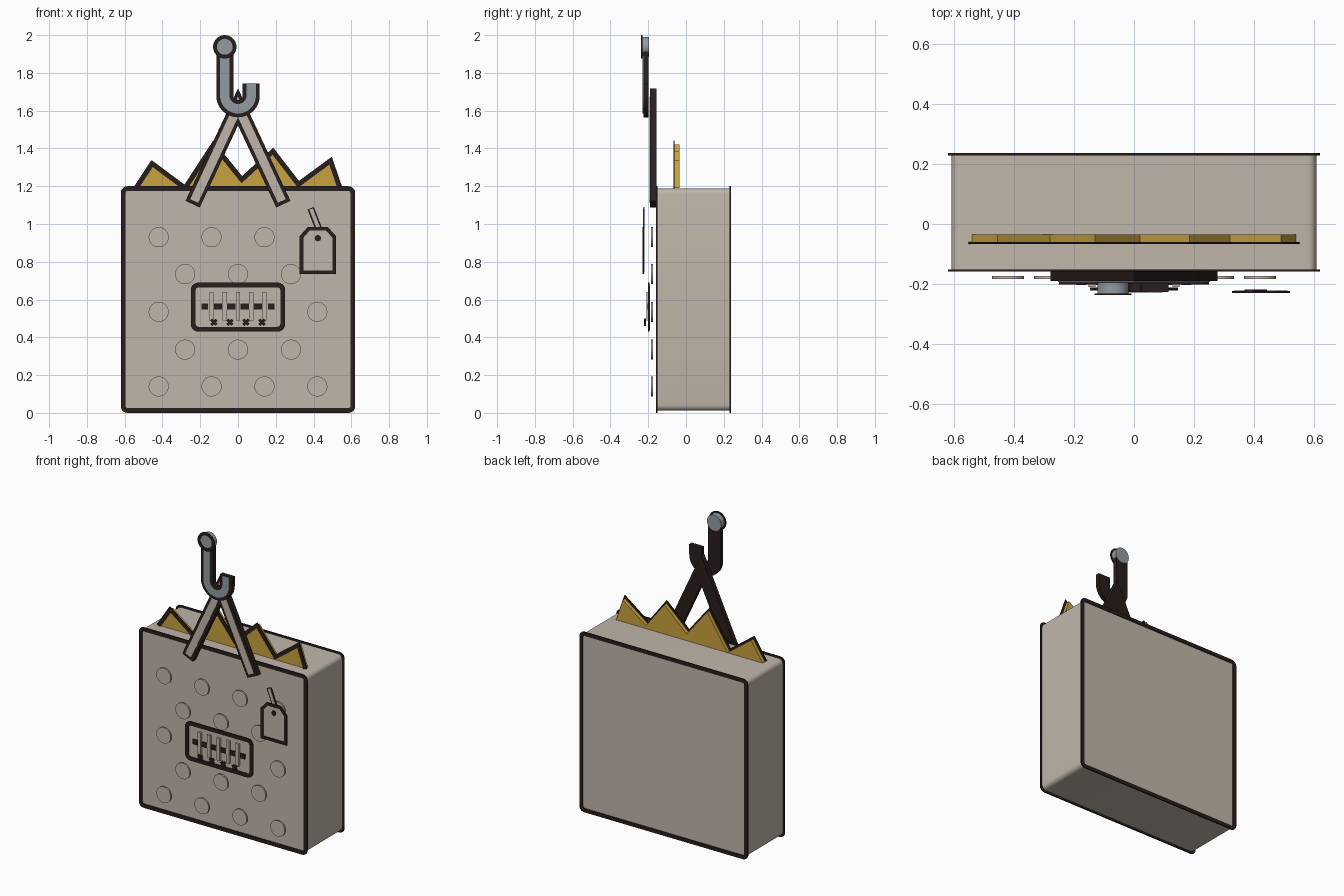
import bpy, bmesh
from math import sin, cos, pi, radians
from mathutils import Vector

cube = bpy.data.objects.get("Cube")
if cube:
    bpy.data.objects.remove(cube)


def material(name, rgb):
    m = bpy.data.materials.new(name)
    m.use_nodes = True
    m.diffuse_color = (*rgb, 1)
    m.node_tree.nodes["Principled BSDF"].inputs["Base Color"].default_value = (*rgb, 1)
    return m


BEIGE = material("beige canvas", (0.53, 0.47, 0.40))
DARK = material("dark outline", (0.022, 0.013, 0.012))
GOLD = material("gold", (0.58, 0.36, 0.05))
STEEL = material("steel grey", (0.29, 0.33, 0.36))


def finish(name, bm, mat):
    bmesh.ops.recalc_face_normals(bm, faces=bm.faces)
    me = bpy.data.meshes.new(name)
    bm.to_mesh(me)
    bm.free()
    me.materials.append(mat)
    ob = bpy.data.objects.new(name, me)
    bpy.context.collection.objects.link(ob)
    bpy.ops.object.select_all(action="DESELECT")
    ob.select_set(True)
    bpy.context.view_layer.objects.active = ob
    bpy.ops.object.shade_smooth_by_angle(angle=radians(30))
    return ob


def prism(name, pts, y0, y1, mat):
    """Flat x-z outline extruded from y0 to y1."""
    bm = bmesh.new()
    f = bm.faces.new([bm.verts.new((x, y0, z)) for x, z in pts])
    out = bmesh.ops.extrude_face_region(bm, geom=[f])["geom"]
    bmesh.ops.translate(bm, vec=(0, y1 - y0, 0),
                        verts=[v for v in out if isinstance(v, bmesh.types.BMVert)])
    return finish(name, bm, mat)


def offset(path, d, closed=False):
    """Shift a path sideways with mitred corners."""
    p = [Vector(q) for q in path]
    n, res = len(p), []
    for i in range(n):
        a = p[i - 1] if closed or i > 0 else None
        b = p[(i + 1) % n] if closed or i < n - 1 else None
        dirs = [v.normalized() for v in ((p[i] - a) if a else None, (b - p[i]) if b else None) if v]
        normals = [Vector((-v.y, v.x)) for v in dirs]
        m = sum(normals, Vector((0, 0))).normalized()
        res.append(p[i] + m * (d / m.dot(normals[0])))
    return res


def stroke(name, path, width, y0, y1, mat):
    pts = offset(path, width / 2) + offset(path, -width / 2)[::-1]
    return prism(name, pts, y0, y1, mat)


def ring(name, outline, width, y0, y1, mat):
    """Closed frame lying inside an anticlockwise outline."""
    inner = offset(outline, width, True)
    bm = bmesh.new()
    loops = [[bm.verts.new((x, y, z)) for x, z in pts]
             for pts, y in ((outline, y0), (inner, y0), (inner, y1), (outline, y1))]
    n = len(outline)
    for k in range(4):
        a, b = loops[k], loops[(k + 1) % 4]
        for i in range(n):
            j = (i + 1) % n
            bm.faces.new((a[i], a[j], b[j], b[i]))
    return finish(name, bm, mat)


def arc(cx, cz, r, a0, a1, n):
    return [(cx + r * cos(radians(a0 + (a1 - a0) * i / n)),
             cz + r * sin(radians(a0 + (a1 - a0) * i / n))) for i in range(n + 1)]


def circle(cx, cz, r, n=32):
    return arc(cx, cz, r, 0, 360, n)[:-1]


def rounded(x, z0, z1, r):
    return (arc(x - r, z1 - r, r, 0, 90, 5) + arc(r - x, z1 - r, r, 90, 180, 5)
            + arc(r - x, z0 + r, r, 180, 270, 5) + arc(x - r, z0 + r, r, 270, 360, 5))


def rect(cx, cz, w, h):
    return [(cx - w / 2, cz - h / 2), (cx + w / 2, cz - h / 2),
            (cx + w / 2, cz + h / 2), (cx - w / 2, cz + h / 2)]


# Bag body with dark borders front and back
prism("bag_body", rounded(0.608, 0.012, 1.188, 0.03), -0.153, 0.232, BEIGE)
for side, y in (("front", -0.159), ("back", 0.229)):
    ring(side + "_border", rounded(0.62, 0, 1.2, 0.035), 0.025, y, y + 0.008, DARK)

# Gold spikes poking out of the top
zigzag = [(-0.54, 1.19), (-0.455, 1.32), (-0.28, 1.19), (-0.13, 1.42), (0.02, 1.235),
          (0.185, 1.385), (0.32, 1.21), (0.49, 1.335), (0.54, 1.19)]
prism("gold_spikes", zigzag, -0.061, -0.035, GOLD)
stroke("spike_outline", zigzag, 0.026, -0.067, -0.06, DARK)

# Carrying straps meeting in a point
strap = [(-0.24, 1.105), (0, 1.62), (0.24, 1.105)]
inset = [(-0.232, 1.122), (0, 1.62), (0.232, 1.122)]
stroke("strap_backing", strap, 0.083, -0.19, -0.157, DARK)
stroke("strap_front", inset, 0.046, -0.193, -0.189, BEIGE)

# Hook with a round eye
bend = arc(0, 1.68, 0.07, 180, 360, 16)
stroke("hook_backing", [(-0.07, 1.93)] + bend + [(0.07, 1.745)], 0.09, -0.226, -0.198, DARK)
stroke("hook_front", [(-0.07, 1.93)] + bend + [(0.07, 1.74)], 0.05, -0.229, -0.225, STEEL)
prism("hook_eye", circle(-0.07, 1.938, 0.052), -0.234, -0.195, STEEL)
ring("hook_eye_rim", circle(-0.07, 1.938, 0.062), 0.02, -0.237, -0.231, DARK)

# Staggered round dots on the front
for row, z in enumerate((0.14, 0.335, 0.535, 0.735, 0.93)):
    for x in ((-0.28, 0, 0.28) if row % 2 else (-0.42, -0.14, 0.14, 0.42)):
        prism("front_dot", circle(x, z, 0.053), -0.184, -0.174, BEIGE)

# Lock panel with dashes, bars and crosses
panel = rounded(0.25, 0.43, 0.69, 0.04)
prism("panel_plate", offset(panel, 0.01, True), -0.197, -0.191, BEIGE)
ring("panel_border", panel, 0.026, -0.201, -0.193, DARK)
for i in range(6):
    width = 0.034 if i in (0, 5) else 0.044
    prism("panel_dash", rect(-0.175 + 0.07 * i, 0.563, width, 0.032), -0.204, -0.196, DARK)
for i in range(5):
    prism("panel_bar", rect(-0.14 + 0.07 * i, 0.565, 0.022, 0.15), -0.21, -0.196, BEIGE)
for i in range(4):
    x, z, s = -0.128 + 0.085 * i, 0.48, 0.014
    for k in (-1, 1):
        stroke("panel_cross", [(x - s, z - k * s), (x + s, z + k * s)], 0.015,
               -0.222, -0.212, DARK)

# Hanging tag with its cord
tag = [(0.326, 0.735), (0.52, 0.735), (0.52, 0.935), (0.475, 0.985), (0.37, 0.985), (0.326, 0.935)]
prism("tag_plate", offset(tag, 0.008, True), -0.226, -0.221, BEIGE)
ring("tag_border", tag, 0.02, -0.23, -0.223, DARK)
prism("tag_hole", circle(0.423, 0.925, 0.017, 16), -0.23, -0.224, DARK)
stroke("cord_backing", [(0.385, 1.083), (0.427, 0.975)], 0.036, -0.225, -0.219, DARK)
stroke("cord_front", [(0.387, 1.079), (0.427, 0.975)], 0.02, -0.227, -0.223, BEIGE)
